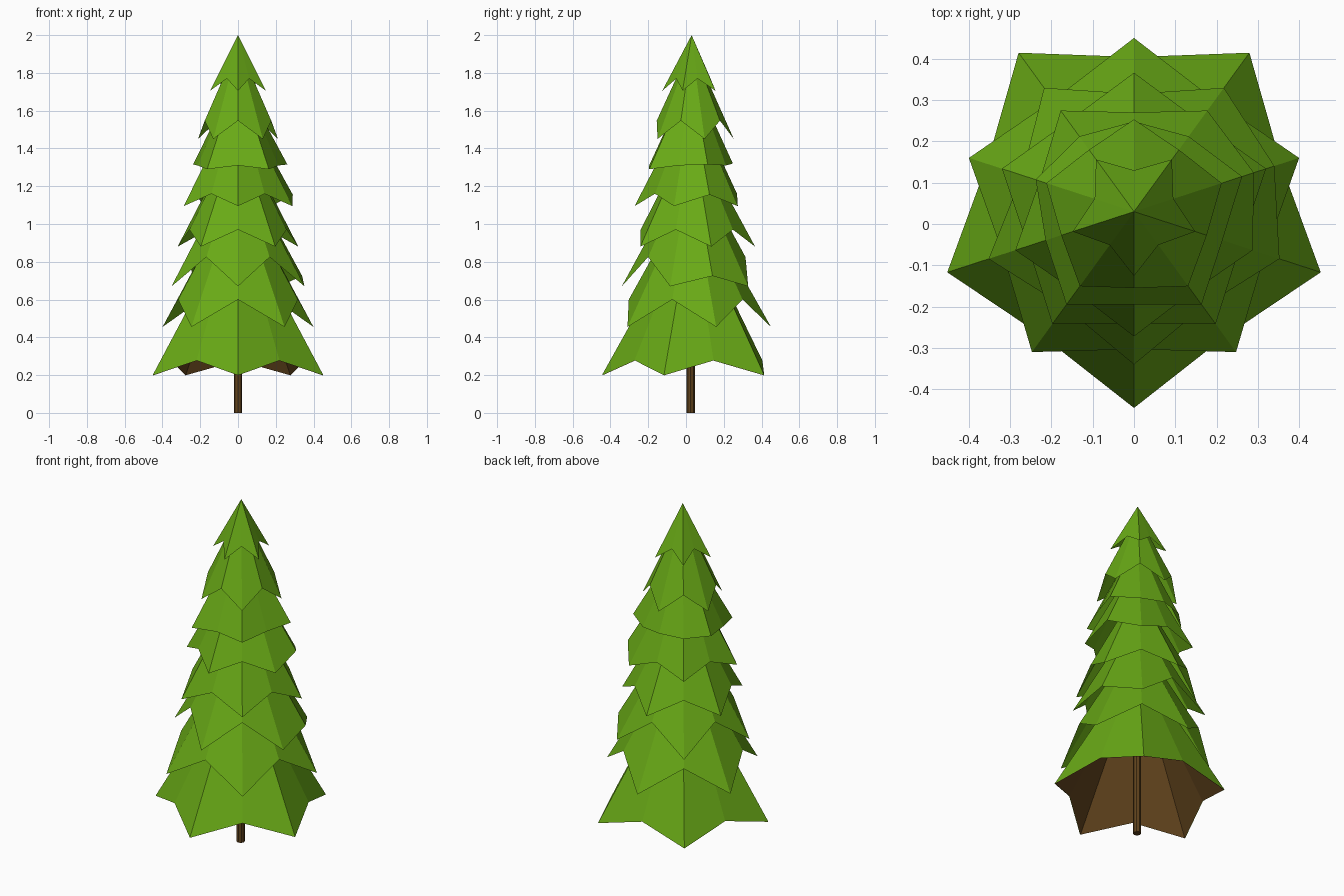
import bpy, bmesh
from math import sin, cos, radians

if "Cube" in bpy.data.objects:
    bpy.data.objects.remove(bpy.data.objects["Cube"])

AXIS_Y = 0.03


def material(name, rgb):
    m = bpy.data.materials.new(name)
    m.diffuse_color = (*rgb, 1)
    m.use_nodes = True
    m.node_tree.nodes["Principled BSDF"].inputs["Base Color"].default_value = m.diffuse_color
    return m


GREEN = material("needle_green", (0.14, 0.40, 0.008))
BROWN = material("bark_brown", (0.12, 0.057, 0.012))


def star_cone(name, tip, valley, apex_z, start, mat, moved={}, flip=False):
    """Five-pointed fan of tips and valleys; 'moved' overrides (r, z) of single points."""
    bm = bmesh.new()
    apex = bm.verts.new((0, AXIS_Y, apex_z))
    ring = []
    for i in range(10):
        a = radians(start + 36 * i)
        r, z = moved.get(i, valley if i % 2 else tip)
        ring.append(bm.verts.new((r * cos(a), AXIS_Y + r * sin(a), z)))
    for i in range(10):
        f = [ring[i], ring[(i + 1) % 10], apex]
        bm.faces.new(f[::-1] if flip else f)
    me = bpy.data.meshes.new(name)
    bm.to_mesh(me)
    bm.free()
    me.materials.append(mat)
    ob = bpy.data.objects.new(name, me)
    bpy.context.collection.objects.link(ob)
    return ob


# Branch tiers, bottom to top: tip (r, z), valley (r, z), apex z, angle of first tip, moved points
TIERS = [
    ((0.475, 0.20), (0.374, 0.278), 1.05, -90, {}),
    ((0.420, 0.455), (0.333, 0.60), 1.20, -54, {}),
    ((0.370, 0.67), (0.285, 0.825), 1.35, -90, {3: (0.357, 0.725)}),
    ((0.336, 0.88), (0.270, 0.97), 1.50, -54, {}),
    ((0.302, 1.095), (0.240, 1.16), 1.68, -90, {3: (0.305, 1.155)}),
    ((0.278, 1.29), (0.225, 1.31), 1.80, -54,
     {2: (0.275, 1.315), 4: (0.218, 1.32), 6: (0.250, 1.315)}),
    ((0.223, 1.45), (0.185, 1.547), 1.95, -54, {}),
    ((0.156, 1.705), (0.100, 1.77), 2.00, -90, {}),
]
for n, (tip, valley, apex, start, moved) in enumerate(TIERS, 1):
    star_cone(f"branch_tier_{n}", tip, valley, apex, start, GREEN, moved)

# Brown inner lining of the lowest tier
star_cone("branch_underside", (0.472, 0.199), (0.371, 0.277), 1.0, -90, BROWN, flip=True)

# Trunk
bpy.ops.mesh.primitive_cylinder_add(vertices=8, radius=0.022, depth=0.9,
                                    location=(0, AXIS_Y - 0.005, 0.45))
trunk = bpy.context.object
trunk.name = "trunk"
trunk.data.materials.append(BROWN)
